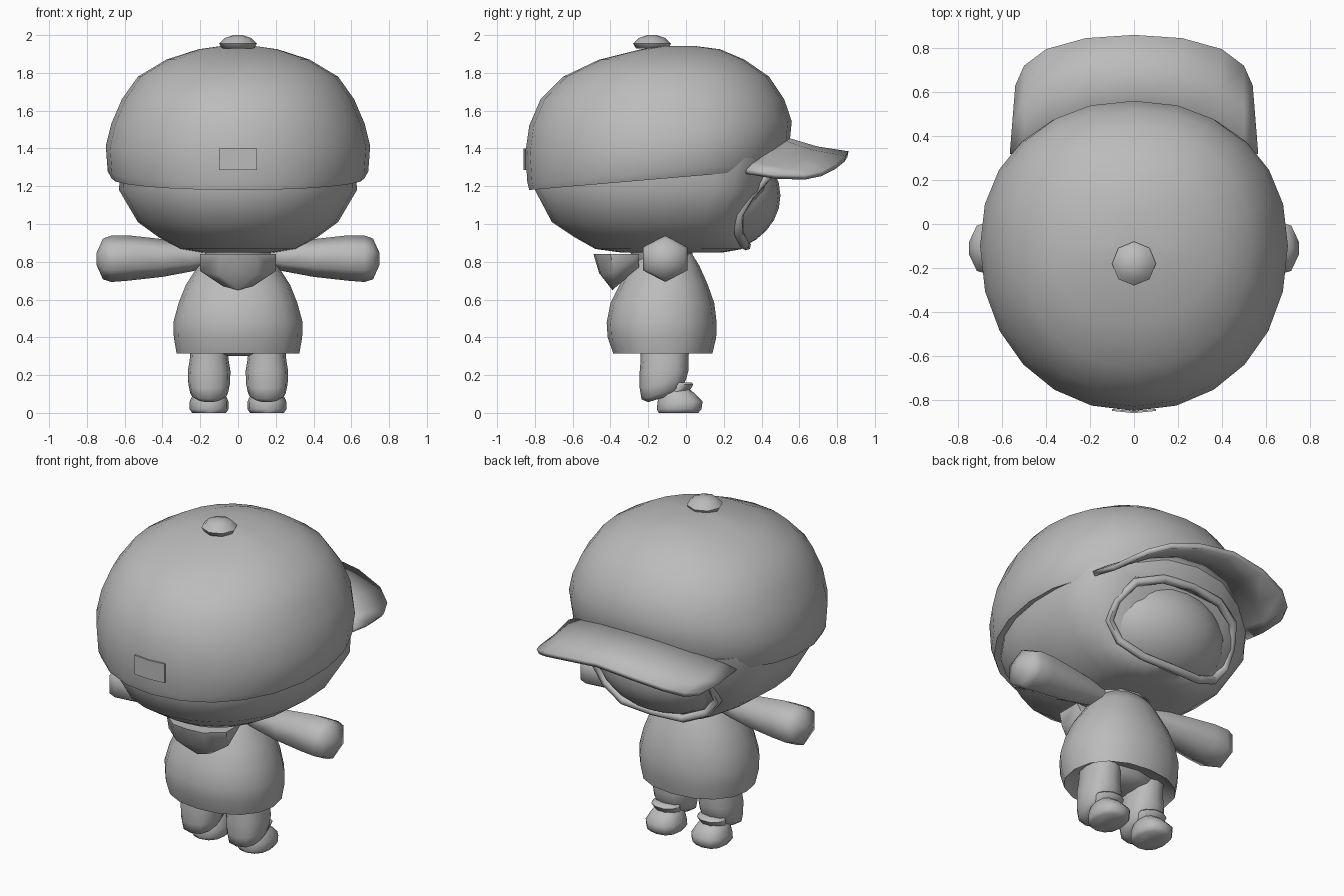
import bpy, bmesh
from math import cos, sin, pi, radians
from mathutils import Vector

cube = bpy.data.objects.get("Cube")
if cube:
    bpy.data.objects.remove(cube, do_unlink=True)

grey = bpy.data.materials.new("plain grey")
grey.use_nodes = True
grey.diffuse_color = (0.5, 0.5, 0.5, 1)
bsdf = grey.node_tree.nodes["Principled BSDF"]
bsdf.inputs["Base Color"].default_value = (0.5, 0.5, 0.5, 1)
bsdf.inputs["Roughness"].default_value = 0.8


def finish(name, bm, angle=62, fix=True):
    """Turn a bmesh into a smooth shaded object."""
    if fix:
        bmesh.ops.recalc_face_normals(bm, faces=bm.faces)
    me = bpy.data.meshes.new(name)
    bm.to_mesh(me)
    bm.free()
    ob = bpy.data.objects.new(name, me)
    bpy.context.collection.objects.link(ob)
    me.materials.append(grey)
    bpy.ops.object.select_all(action='DESELECT')
    ob.select_set(True)
    bpy.context.view_layer.objects.active = ob
    bpy.ops.object.shade_smooth_by_angle(angle=radians(angle))
    return ob


def skin(name, rings, closed=True, angle=62):
    """Bridge a list of point rings; closed rings get end caps."""
    bm = bmesh.new()
    rows = [[bm.verts.new(p) for p in ring] for ring in rings]
    n = len(rows[0])
    for a, b in zip(rows, rows[1:]):
        for j in range(n if closed else n - 1):
            k = (j + 1) % n
            bm.faces.new((a[j], a[k], b[k], b[j]))
    if closed:
        bm.faces.new(rows[0])
        bm.faces.new(rows[-1])
    return finish(name, bm, angle, fix=closed)


def power(v, e):
    return (1 if v >= 0 else -1) * abs(v) ** (2 / e)


def loft(name, rows, n=16, cx=0, yc=None, front=2.0, back=2.0, tilt=None, angle=62):
    """Stack oval rings given as (z, half width, y front, y back)."""
    rings = []
    for z, w, yf, yb in rows:
        mid = (yf + yb) / 2 if yc is None else yc
        ring = []
        for i in range(n):
            c, s = cos(2 * pi * i / n), sin(2 * pi * i / n)
            e = front if s > 0 else back
            y = mid + power(s, e) * ((yf - mid) if s > 0 else (mid - yb))
            ring.append((cx + w * power(c, e), y, z + (tilt(y, z) if tilt else 0)))
        rings.append(ring)
    return skin(name, rings, angle=angle)


def mirrored(half):
    """Extend points running outward from the middle to both sides."""
    return [(-x, y, z) for x, y, z in reversed(half[1:])] + half


# Cap crown, with a rim that rises towards the peak
loft("cap_crown", [
    (1.20, .62, .46, -.79), (1.18, .67, .50, -.83), (1.22, .69, .52, -.84),
    (1.38, .70, .55, -.85), (1.52, .67, .56, -.83), (1.66, .615, .52, -.77),
    (1.78, .53, .44, -.65), (1.87, .38, .31, -.46), (1.925, .21, .18, -.24),
    (1.942, .09, .05, -.12)], n=24, yc=-.1, front=2.2, back=2.1,
    tilt=lambda y, z: max(0, min(1, (1.6 - z) / .4)) * (y + .83) * .085)

# Arched cap peak
root = mirrored([(0, .53, 1.46), (.2, .51, 1.445), (.38, .44, 1.39), (.5, .36, 1.33), (.565, .32, 1.29)])
edge = mirrored([(0, .86, 1.385), (.22, .845, 1.36), (.4, .795, 1.32), (.5, .72, 1.28), (.54, .63, 1.26)])
middle = [tuple((Vector(a) + Vector(b)) / 2 - Vector((0, 0, .012))) for a, b in zip(root, edge)]
peak = skin("cap_peak", [root, middle, edge], closed=False)
mod = peak.modifiers.new("thickness", 'SOLIDIFY')
mod.thickness = .03
mod.offset = -1

# Cap button
loft("cap_button", [(1.93, .085, -.09, -.265), (1.955, .1, -.08, -.28),
                    (1.985, .07, -.11, -.25), (2.0, .025, -.155, -.205)], n=8)

# Small plate on the back of the cap
skin("cap_back_plate", [[(x, -.86 + abs(x) * .1 + d, z) for x, z in
     ((-.1, 1.285), (0, 1.285), (.1, 1.285), (.1, 1.4), (0, 1.4), (-.1, 1.4))]
     for d in (0, .009)], angle=30)

# Hooded head
loft("hood", [
    (.85, .2, .2, -.35), (.868, .31, .3, -.48), (.93, .42, .31, -.59),
    (1.01, .53, .32, -.71), (1.18, .63, .42, -.80), (1.35, .62, .47, -.78)],
    n=24, yc=-.1, front=3.4, back=2.1)

# Face bulging inside the hood opening
bm = bmesh.new()
bmesh.ops.create_uvsphere(bm, u_segments=24, v_segments=14, radius=1)
for v in bm.verts:
    v.co = Vector((v.co.x * .43, v.co.y * .35 + .15, v.co.z * .3 + 1.15))
finish("face", bm)

# Lip round the hood opening, swept along a loop
half = [(0, .32, .885), (.2, .31, .89), (.34, .28, .95), (.41, .28, 1.05),
        (.41, .34, 1.15), (.35, .43, 1.25), (.2, .49, 1.3), (0, .5, 1.32)]
path = [Vector(p) for p in half + [(-x, y, z) for x, y, z in half[-2:0:-1]]]
centre = sum(path, Vector()) / len(path)
bm = bmesh.new()
loops = []
for i, p in enumerate(path):
    along = (path[(i + 1) % len(path)] - path[i - 1]).normalized()
    out = (p - centre).normalized()
    side = along.cross(out).normalized()
    out = side.cross(along)
    loops.append([bm.verts.new(p + .025 * (cos(k * pi / 3) * out + sin(k * pi / 3) * side))
                  for k in range(6)])
for i, a in enumerate(loops):
    b = loops[(i + 1) % len(loops)]
    for k in range(6):
        m = (k + 1) % 6
        bm.faces.new((a[k], a[m], b[m], b[k]))
finish("hood_lip", bm)

# Neck and coat, with a recessed hem
loft("neck", [(.78, .17, .02, -.27), (.87, .19, .04, -.3)], n=12)
loft("coat", [
    (.36, .27, .08, -.33), (.315, .325, .14, -.385), (.4, .34, .16, -.415),
    (.48, .342, .162, -.42), (.58, .315, .15, -.40), (.68, .275, .115, -.35),
    (.78, .21, .07, -.29), (.845, .16, .03, -.25)], n=16, front=2.2, back=2.2)
loft("trouser_seat", [(.3, .06, -.05, -.2), (.33, .2, .02, -.27), (.4, .25, .05, -.3)], n=12)

# Gathered fold hanging behind the neck
bm = bmesh.new()
for x, y, z in [(.2, -.25, .84), (.2, -.4, .84), (.1, -.48, .84), (.2, -.38, .75),
                (.1, -.45, .73), (.08, -.385, .67), (.15, -.25, .77), (0, -.49, .84),
                (0, -.46, .74), (0, -.39, .65)]:
    for s in ((1, -1) if x else (1,)):
        bm.verts.new((s * x, y, z))
bmesh.ops.convex_hull(bm, input=bm.verts)
finish("neck_fold", bm, 50)

# Arms, legs and shoes on both sides
for s, side in ((1, "left"), (-1, "right")):
    arm = [(.12, .05, .83), (.24, .075, .825), (.4, .1, .82), (.58, .12, .82),
           (.67, .123, .816), (.715, .108, .815), (.75, .03, .815)]
    skin(side + "_arm", [[(s * x, -.11 + r * 1.1 * sin(k * pi / 3), z + r * cos(k * pi / 3))
                          for k in range(6)] for x, r, z in arm])
    cx = s * .153
    loft(side + "_leg", [
        (.075, .065, -.05, -.2), (.1, .1, -.02, -.235), (.15, .11, .0, -.245),
        (.22, .113, .012, -.245), (.28, .103, .012, -.24), (.37, .095, .02, -.24)],
        n=12, cx=cx, front=2.4, back=2.4,
        tilt=lambda y, z: max(0, min(1, (.2 - z) / .08)) * (y + .14) * .3)
    loft(side + "_shoe", [
        (0, .09, .065, -.145), (.02, .103, .082, -.155), (.06, .103, .088, -.15),
        (.1, .085, .05, -.14), (.14, .06, .0, -.11)], n=12, cx=cx, front=2.5, back=2.3)
    loft(side + "_cuff", [(.105, .075, .015, -.12), (.15, .088, .042, -.1), (.16, .08, .035, -.1)],
         n=10, cx=cx)
